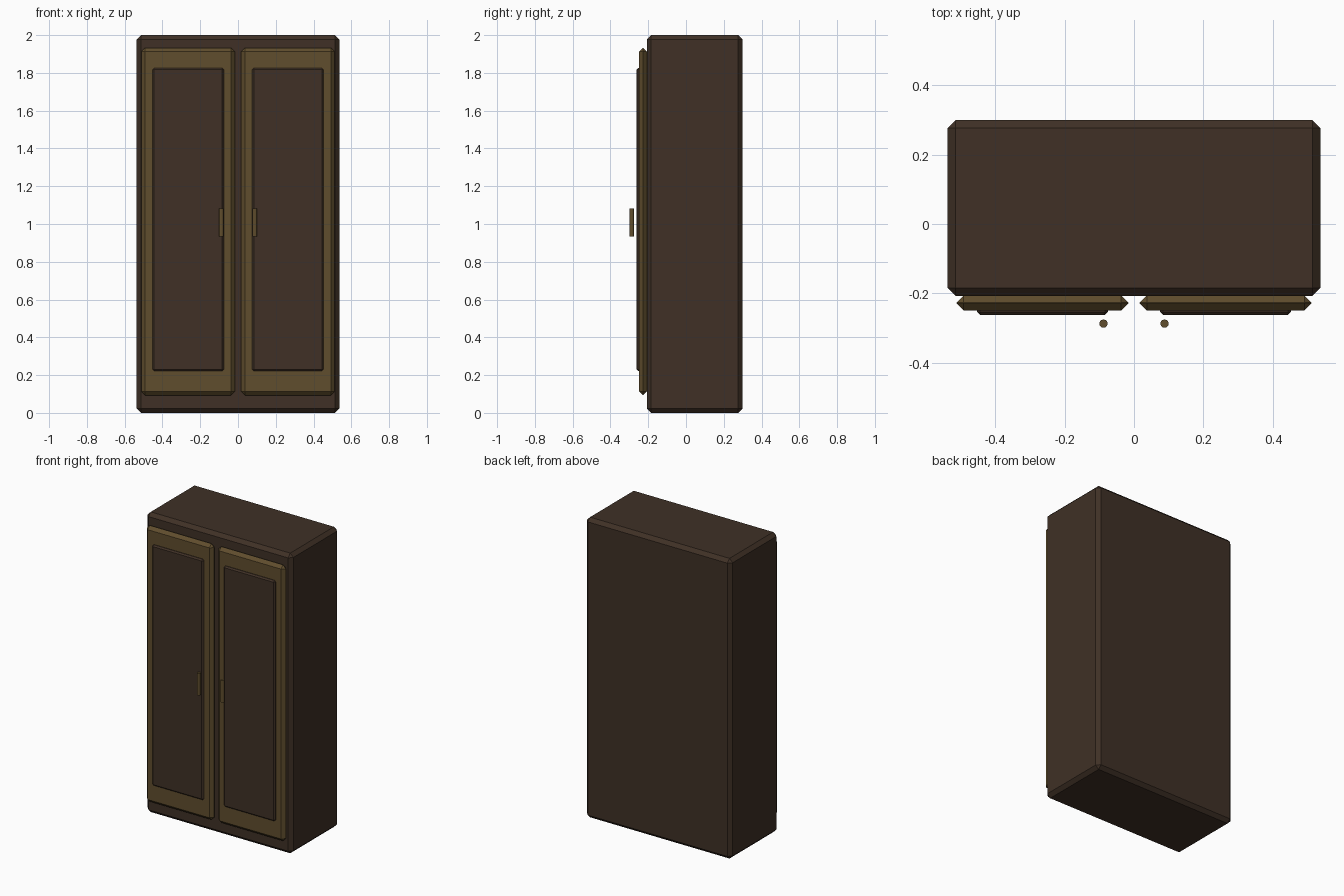
import bpy, bmesh
from mathutils import Matrix, Vector

if "Cube" in bpy.data.objects:
    bpy.data.objects.remove(bpy.data.objects["Cube"])


def material(name, rgb):
    m = bpy.data.materials.new(name)
    m.diffuse_color = (*rgb, 1.0)
    m.use_nodes = True
    m.node_tree.nodes["Principled BSDF"].inputs["Base Color"].default_value = m.diffuse_color
    return m


dark_wood = material("dark_wood", (0.050, 0.030, 0.019))
olive_wood = material("olive_wood", (0.117, 0.075, 0.026))


def finish(bm, name, mat):
    me = bpy.data.meshes.new(name)
    bmesh.ops.recalc_face_normals(bm, faces=bm.faces[:])
    bm.to_mesh(me)
    bm.free()
    me.materials.append(mat)
    ob = bpy.data.objects.new(name, me)
    bpy.context.collection.objects.link(ob)
    return ob


def chamfered_box(name, lo, hi, chamfer, mat):
    lo, hi = Vector(lo), Vector(hi)
    bm = bmesh.new()
    bmesh.ops.create_cube(bm, size=1.0, matrix=Matrix.Translation((lo + hi) / 2)
                          @ Matrix.Diagonal((*(hi - lo), 1.0)))
    bmesh.ops.bevel(bm, geom=bm.edges[:], offset=chamfer, offset_type='OFFSET',
                    segments=1, profile=0.5, affect='EDGES')
    return finish(bm, name, mat)


# Cabinet carcass
chamfered_box("cabinet_body", (-0.537, -0.207, 0), (0.537, 0.299, 2.0), 0.023, dark_wood)

for side, s in (("left", -1), ("right", 1)):
    def span(a, b):
        return sorted((s * a, s * b))

    # Door frame slab, chamfered to a ridge around its rim
    x0, x1 = span(0.016, 0.512)
    chamfered_box(side + "_door", (x0, -0.249, 0.093), (x1, -0.206, 1.933), 0.0208, olive_wood)

    # Raised dark panel on the door
    x0, x1 = span(0.075, 0.453)
    chamfered_box(side + "_door_panel", (x0, -0.262, 0.222), (x1, -0.235, 1.826), 0.009, dark_wood)

    # Upright rod handle
    bm = bmesh.new()
    bmesh.ops.create_cone(bm, cap_ends=True, segments=12, radius1=0.012, radius2=0.012,
                          depth=0.146, matrix=Matrix.Translation((s * 0.088, -0.287, 1.008)))
    finish(bm, side + "_handle", olive_wood)
